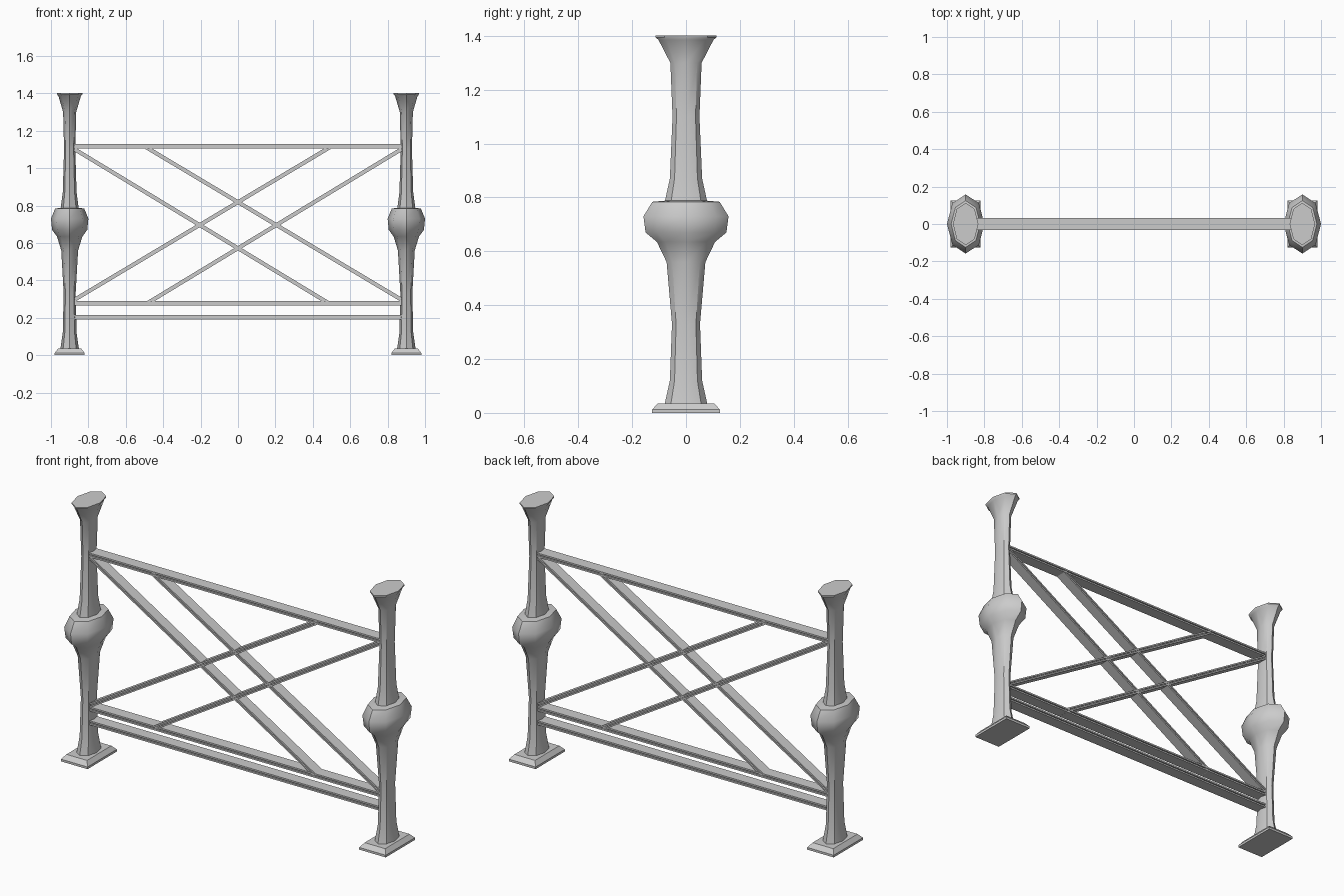
import bpy, bmesh, math
from mathutils import Vector

if "Cube" in bpy.data.objects:
    bpy.data.objects.remove(bpy.data.objects["Cube"])


def finish(bm, name, smooth=False):
    bmesh.ops.recalc_face_normals(bm, faces=bm.faces[:])
    me = bpy.data.meshes.new(name)
    bm.to_mesh(me)
    bm.free()
    ob = bpy.data.objects.new(name, me)
    bpy.context.collection.objects.link(ob)
    if smooth:
        bpy.ops.object.select_all(action='DESELECT')
        ob.select_set(True)
        bpy.context.view_layer.objects.active = ob
        bpy.ops.object.shade_smooth_by_angle(angle=math.radians(40))
    return ob


def loft(name, rings, smooth=False):
    """Skin a list of equal-length point loops and cap both ends."""
    bm = bmesh.new()
    loops = [[bm.verts.new(p) for p in ring] for ring in rings]
    n = len(loops[0])
    for a, b in zip(loops, loops[1:]):
        for i in range(n):
            j = (i + 1) % n
            bm.faces.new((a[i], a[j], b[j], b[i]))
    bm.faces.new(loops[0][::-1])
    bm.faces.new(loops[-1])
    return finish(bm, name, smooth)


def oval(cx, rx, ry, z):
    return [(cx + rx * math.cos(k * math.pi / 4), ry * math.sin(k * math.pi / 4), z)
            for k in range(8)]


def rect(cx, rx, ry, z):
    return [(cx + sx * rx, sy * ry, z) for sx, sy in ((-1, -1), (1, -1), (1, 1), (-1, 1))]


def bar(name, a, b, thick, half=0.032):
    """Flat bar with a shallow groove along both edges, from a to b in x, z."""
    a, b = Vector((a[0], 0, a[1])), Vector((b[0], 0, b[1]))
    up = (b - a).normalized().cross(Vector((0, 1, 0)))
    t, g, d = thick / 2, thick * 0.12, 0.008
    sec = [(-half, -t), (half, -t), (half, -g), (half - d, -g), (half - d, g), (half, g),
           (half, t), (-half, t), (-half, g), (d - half, g), (d - half, -g), (-half, -g)]
    return loft(name, [[p + Vector((0, y, 0)) + up * h for y, h in sec] for p in (a, b)])


# Posts: oval eight-sided profile as (x radius, y radius, z)
profile = [(.050, .080, .03), (.037, .060, .12), (.032, .052, .33), (.045, .072, .56),
           (.068, .108, .635), (.094, .150, .67), (.100, .158, .73), (.078, .125, .784),
           (.048, .078, .788), (.037, .060, .87), (.030, .050, 1.1), (.035, .058, 1.3),
           (.060, .102, 1.385), (.068, .113, 1.395), (.068, .113, 1.402)]
for side, x in (("left", -.9), ("right", .9)):
    loft(side + "_post", [oval(x, *p) for p in profile], True)
    loft(side + "_base", [rect(x, .08, .126, 0), rect(x, .08, .126, .012),
                          rect(x, .062, .105, .035)])

# Horizontal rails
for name, z in (("top_rail", 1.118), ("middle_rail", .278), ("bottom_rail", .203)):
    bar(name, (-.89, z), (.89, z), .023)

# Crossing braces, mirrored in x
for side, s in (("left", 1), ("right", -1)):
    bar(side + "_lower_brace", (-.885 * s, 1.108), (.49 * s, .275), .021, .03)
    bar(side + "_upper_brace", (-.505 * s, 1.12), (.885 * s, .29), .021, .03)
